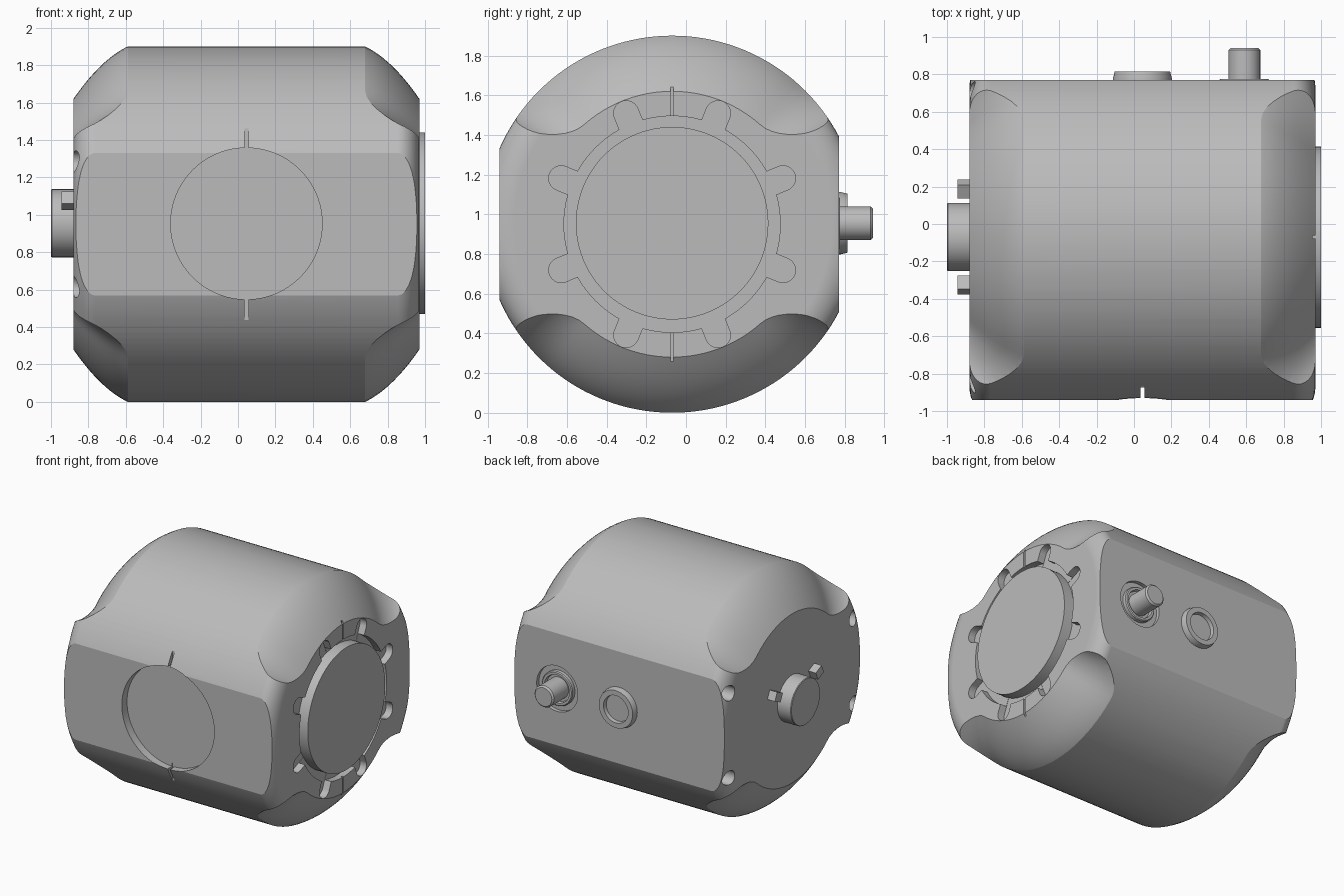
import bpy, bmesh, math
from mathutils import Vector, Matrix

cube = bpy.data.objects.get("Cube")
if cube:
    bpy.data.objects.remove(cube, do_unlink=True)

grey = bpy.data.materials.new("plain_grey")
grey.use_nodes = True
COLOUR = (0.5, 0.5, 0.5, 1)
grey.diffuse_color = COLOUR
grey.node_tree.nodes["Principled BSDF"].inputs["Base Color"].default_value = COLOUR

MX, MY, MZ = 0.045, -0.07, 0.95     # middle of the housing
HALF, R = 0.925, 0.95               # half length and radius


def finish(name, bm):
    bmesh.ops.recalc_face_normals(bm, faces=bm.faces)
    mesh = bpy.data.meshes.new(name)
    bm.to_mesh(mesh)
    bm.free()
    mesh.materials.append(grey)
    obj = bpy.data.objects.new(name, mesh)
    bpy.context.collection.objects.link(obj)
    return obj


def loft(name, rings):
    """Skin closed rings of points and cap both ends."""
    bm = bmesh.new()
    loops = [[bm.verts.new(p) for p in ring] for ring in rings]
    n = len(loops[0])
    for a, b in zip(loops, loops[1:]):
        for i in range(n):
            j = (i + 1) % n
            bm.faces.new((a[i], a[j], b[j], b[i]))
    bm.faces.new(loops[0])
    bm.faces.new(loops[-1])
    return finish(name, bm)


def lathe(name, axis, centre, profile, sides=64):
    """Revolve (position, radius) pairs round the x or y axis."""
    rings = []
    for pos, rad in profile:
        ring = []
        for i in range(sides):
            t = math.tau * i / sides
            u, v = rad * math.cos(t), rad * math.sin(t)
            if axis == "x":
                ring.append((pos, centre[0] + u, centre[1] + v))
            else:
                ring.append((centre[0] + u, pos, centre[1] + v))
        rings.append(ring)
    return loft(name, rings)


def box(name, centre, size, turn=0.0):
    """Box, turned about the x axis."""
    bm = bmesh.new()
    bmesh.ops.create_cube(bm, size=1, matrix=Matrix.Translation(centre)
                          @ Matrix.Rotation(turn, 4, "X") @ Matrix.Diagonal((*size, 1)))
    return finish(name, bm)


def cut(target, cutter):
    mod = target.modifiers.new("cut", "BOOLEAN")
    mod.operation, mod.solver, mod.object = "DIFFERENCE", "EXACT", cutter
    bpy.context.view_layer.objects.active = target
    bpy.ops.object.modifier_apply(modifier=mod.name)
    bpy.data.objects.remove(cutter, do_unlink=True)


# Housing: cylinder with rounded end rims
rim = [(HALF - 0.115 + 0.115 * math.sin(a), R - 0.15 + 0.15 * math.cos(a))
       for a in (math.pi / 2 * i / 9 for i in range(10))]
profile = [(MX - x, r) for x, r in reversed(rim)] + [(MX + x, r) for x, r in rim]
housing = lathe("housing", "x", (MY, MZ), profile, 144)

# Front and back flats
cut(housing, box("front_flat_cutter", (0, -1.44, 1), (3, 1, 3)))
cut(housing, box("back_flat_cutter", (0, 1.27, 1), (3, 1, 3)))

# Scooped bevels at the top and bottom of each end, with flared side walls
START, FLARE, RISE = math.radians(41.5), math.radians(16.3), 0.28
wall = [(START + FLARE * math.sin(f), RISE * (1 - math.cos(f)))
        for f in (math.pi / 2 * i / 9 for i in range(10))]
section = [(-a, w) for a, w in reversed(wall)]
section += [(START * i / 12, 0) for i in range(-11, 12)] + wall


def scoop(sx, sz):
    rings = []
    for i in range(16):
        u = -0.15 + 1.45 * i / 15
        floor = R - 0.14 * u - 0.14 * u * u
        points = [(a, floor + w) for a, w in section]
        points += [((START + FLARE) * k / 3, 1.35) for k in (3, 2, 1, 0, -1, -2, -3)]
        x = MX + sx * (HALF - 0.29 + 0.29 * u)
        rings.append([(x, MY + r * math.sin(a), MZ + sz * r * math.cos(a))
                      for a, r in points])
    return loft("scoop_cutter", rings)


for sx in (-1, 1):
    for sz in (-1, 1):
        cut(housing, scoop(sx, sz))

# Left end: ring recess with eight rounded slots and two thin slits
cut(housing, lathe("ring_cutter", "x", (MY, MZ), [(0.915, 0.545), (1.1, 0.545)], 96))
for k in range(8):
    turn = math.radians(22.5 + 45 * k)
    d = Vector((0, math.cos(turn), math.sin(turn)))
    side = Vector((0, -d.z, d.y))
    base = Vector((0, MY, MZ))
    outline = [base + d * 0.45 - side * 0.063]
    for i in range(17):
        a = math.pi * (i / 16 - 0.5)
        outline.append(base + d * (0.605 + 0.063 * math.cos(a)) + side * 0.063 * math.sin(a))
    outline.append(base + d * 0.45 + side * 0.063)
    cut(housing, loft("slot_cutter", [[p + Vector((x, 0, 0)) for p in outline]
                                      for x in (0.913, 1.1)]))
for s in (-1, 1):
    cut(housing, box("end_slit_cutter", (1.005, MY, MZ + s * 0.63), (0.1, 0.016, 0.26)))

# Front: round recess with a slit above and below
cut(housing, lathe("front_recess_cutter", "y", (MX, 0.953), [(-1.2, 0.405), (-0.875, 0.405)], 96))
for s in (-1, 1):
    cut(housing, box("front_slit_cutter", (MX, -0.97, 0.953 + s * 0.45), (0.02, 0.2, 0.14)))

# Right end: four bolt holes near the rim
for sy in (-1, 1):
    for sz in (-1, 1):
        cut(housing, lathe("hole_cutter", "x", (MY + sy * 0.775, MZ + sz * 0.335),
                           [(-1.1, 0.058), (-0.72, 0.058)], 32))

# Back: shallow well round the shaft
SHAFT = (0.59, 0.955)
cut(housing, lathe("well_cutter", "y", SHAFT, [(0.74, 0.18), (0.9, 0.18)]))

# Added parts
parts = [
    housing,
    lathe("end_disc", "x", (MY, MZ + 0.005), [(0.9, 0.485), (1.0, 0.485)], 96),
    lathe("end_stub", "x", (MY, 0.955), [(-1.0, 0.178), (-0.995, 0.182), (-0.85, 0.182)]),
    lathe("shaft_collar", "y", SHAFT, [(0.72, 0.135), (0.768, 0.135), (0.775, 0.128),
                                       (0.775, 0.11), (0.75, 0.105)]),
    lathe("shaft", "y", SHAFT, [(0.7, 0.085), (0.93, 0.085), (0.942, 0.073)]),
    lathe("back_port", "y", (MX, 0.955), [(0.74, 0.157), (0.78, 0.157), (0.815, 0.148),
                                          (0.815, 0.108), (0.785, 0.104)]),
]
for s, label in ((-1, "front"), (1, "back")):
    parts.append(box(label + "_key", (-0.905, MY + s * 0.257, 1.075),
                     (0.08, 0.08, 0.07), s * math.radians(25)))

# Smooth shading with crisp edges
for obj in parts:
    bpy.ops.object.select_all(action="DESELECT")
    obj.select_set(True)
    bpy.context.view_layer.objects.active = obj
    bpy.ops.object.shade_smooth_by_angle(angle=math.radians(22))
    weighted = obj.modifiers.new("weighted_normals", "WEIGHTED_NORMAL")
    weighted.keep_sharp = True
